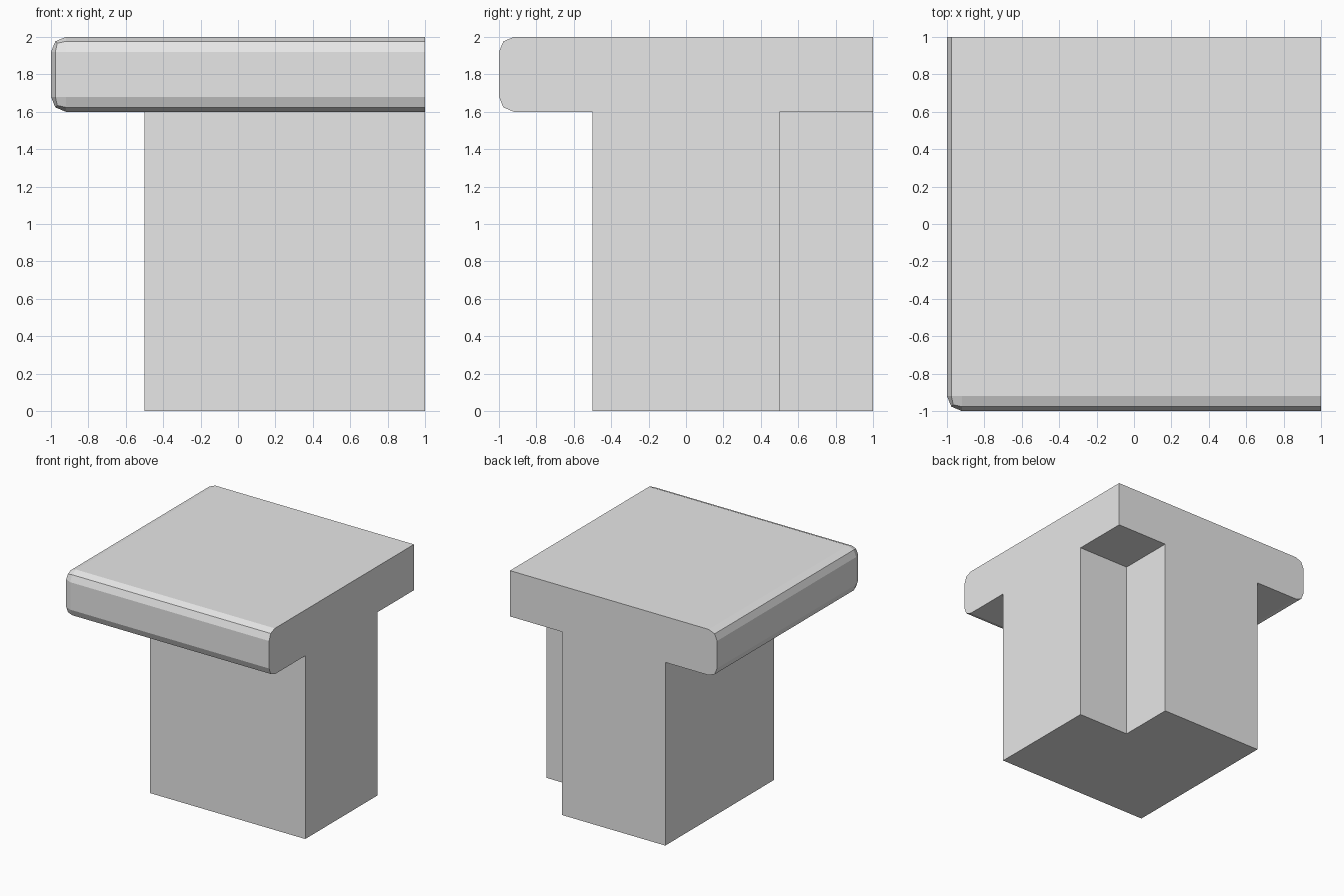
import bpy
import bmesh

if "Cube" in bpy.data.objects:
    bpy.data.objects.remove(bpy.data.objects["Cube"])

# Plain grey finish
GREY = (0.8, 0.8, 0.8, 1.0)
grey = bpy.data.materials.new("plain grey")
grey.use_nodes = True
grey.diffuse_color = GREY
grey.node_tree.nodes["Principled BSDF"].inputs["Base Color"].default_value = GREY

UNDERSIDE, TOP = 1.6, 2.0


def prism(name, outline, z0, z1, rounded=None):
    """Extrude an outline upward, rounding the edges that pass the test."""
    bm = bmesh.new()
    base = bm.faces.new([bm.verts.new((x, y, z0)) for x, y in outline])
    up = bmesh.ops.extrude_face_region(bm, geom=[base], use_keep_orig=True)
    moved = [g for g in up["geom"] if isinstance(g, bmesh.types.BMVert)]
    bmesh.ops.translate(bm, verts=moved, vec=(0, 0, z1 - z0))
    bmesh.ops.recalc_face_normals(bm, faces=bm.faces)
    if rounded:
        edges = [e for e in bm.edges if rounded(e)]
        bmesh.ops.bevel(bm, geom=edges, offset=0.08, segments=2,
                        profile=0.5, affect='EDGES')
    mesh = bpy.data.meshes.new(name)
    bm.to_mesh(mesh)
    bm.free()
    mesh.materials.append(grey)
    obj = bpy.data.objects.new(name, mesh)
    bpy.context.collection.objects.link(obj)
    return obj


def on_outer_side(edge):
    """Edges lying wholly on the front or on the -x side."""
    return any(all(v.co[axis] < -0.99 for v in edge.verts) for axis in (0, 1)) \
        and all(v.co[axis] < 0.99 for axis in (0, 1) for v in edge.verts) \
        or touches_outer_rim(edge)


def touches_outer_rim(edge):
    """Long top and bottom rims that run along the front or the -x side."""
    a, b = (v.co for v in edge.verts)
    return abs(a.z - b.z) < 0.01 and any(
        a[axis] < -0.99 and b[axis] < -0.99 for axis in (0, 1))


# Countertop slab: outer rims rounded, the two joining sides cut square
prism("countertop", [(-1, -1), (1, -1), (1, 1), (-1, 1)],
      UNDERSIDE, TOP, on_outer_side)

# Cabinet body: set back from the rounded rims, notched at the inner corner
prism("cabinet_body",
      [(-0.5, -0.5), (1, -0.5), (1, 0.5), (0.5, 0.5), (0.5, 1), (-0.5, 1)],
      0.0, UNDERSIDE)
